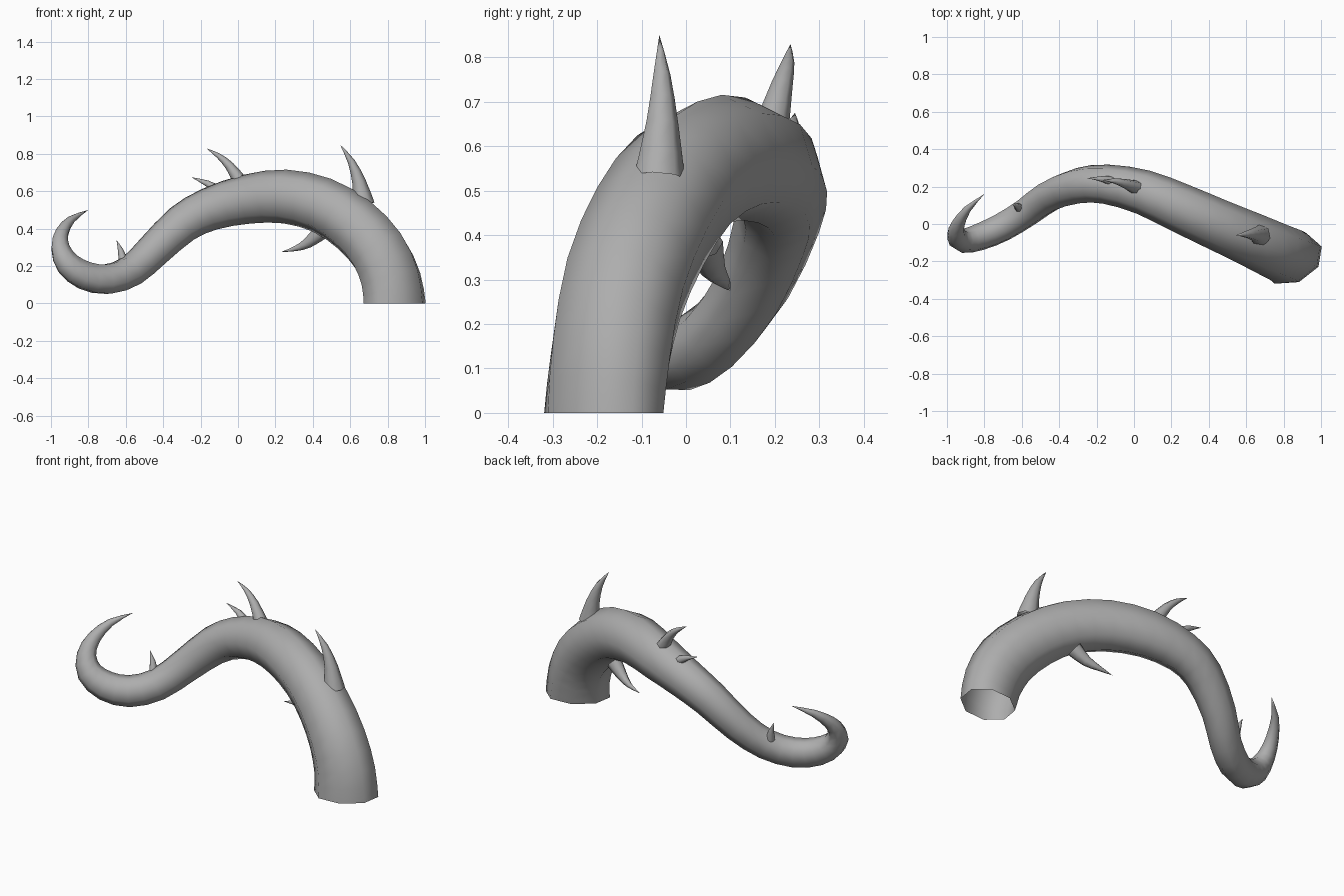
import bpy, bmesh, math
from mathutils import Vector

if "Cube" in bpy.data.objects:
    bpy.data.objects.remove(bpy.data.objects["Cube"])

grey = bpy.data.materials.new("dark_grey")
grey.diffuse_color = (0.42, 0.42, 0.42, 1)
grey.use_nodes = True
grey.node_tree.nodes["Principled BSDF"].inputs["Base Color"].default_value = grey.diffuse_color


def refine(path):
    """Insert a smooth midpoint between neighbouring path points."""
    p = [Vector(q) for q in path]
    out = []
    for i in range(len(p) - 1):
        a, d = p[max(i - 1, 0)], p[min(i + 2, len(p) - 1)]
        out += [p[i], (p[i] + p[i + 1]) * 0.5625 - (a + d) * 0.0625]
    return out + [p[-1]]


def tapered_tube(name, path, sides, lateral, flat=1.0, base_skew=0.0):
    """Sweep a polygon along (x, y, z, radius) points, closing to a tip."""
    path = refine(path)
    pts = [Vector(p[:3]) for p in path]
    bm = bmesh.new()
    rings = []
    side = Vector(lateral)
    wide, thin = Vector((0.85, 0.53, 0)), Vector((0.53, -0.85, 0))
    for i in range(len(pts) - 1):
        t = (pts[i + 1] - pts[max(i - 1, 0)]).normalized()
        if i == 0 and base_skew:
            t = Vector((0, 0, 1))
        side = (side - t * side.dot(t)).normalized()
        up = t.cross(side)
        r = path[i][3]
        w = base_skew * max(0, 1 - i / 7)    # oval foot fades up the stem
        ring = []
        for k in range(sides):
            ang = 2 * math.pi * k / sides
            v = side * (r * flat * math.cos(ang)) + up * (r * math.sin(ang))
            v += w * (wide * v.dot(wide) * 0.8 - thin * v.dot(thin))
            ring.append(bm.verts.new(pts[i] + v))
        rings.append(ring)
    for lo, hi in zip(rings, rings[1:]):
        for k in range(sides):
            n = (k + 1) % sides
            bm.faces.new((lo[k], lo[n], hi[n], hi[k]))
    tip = bm.verts.new(pts[-1])
    for k in range(sides):
        bm.faces.new((rings[-1][k], rings[-1][(k + 1) % sides], tip))
    mesh = bpy.data.meshes.new(name)
    bm.to_mesh(mesh)
    bm.free()
    for f in mesh.polygons:
        f.use_smooth = True
    mesh.materials.append(grey)
    obj = bpy.data.objects.new(name, mesh)
    bpy.context.collection.objects.link(obj)
    return obj


# Main curling stem, open at the ground
stem = [
    (0.838, -0.185, 0.00, 0.166), (0.818, -0.17, 0.13, 0.165),
    (0.75, -0.14, 0.28, 0.163), (0.62, -0.08, 0.42, 0.158),
    (0.45, -0.005, 0.525, 0.151), (0.25, 0.085, 0.572, 0.144),
    (0.05, 0.17, 0.558, 0.132), (-0.15, 0.213, 0.505, 0.116),
    (-0.30, 0.205, 0.425, 0.106), (-0.45, 0.15, 0.285, 0.094),
    (-0.57, 0.065, 0.175, 0.087), (-0.70, -0.015, 0.13, 0.086),
    (-0.82, -0.067, 0.150, 0.081), (-0.91, -0.088, 0.213, 0.070),
    (-0.95, -0.06, 0.30, 0.052), (-0.94, 0.0, 0.38, 0.037),
    (-0.89, 0.08, 0.45, 0.021), (-0.80, 0.16, 0.50, 0),
]
tapered_tube("stem", stem, 8, (0.42, 0.9, 0), 0.91, 0.17)

# Curved thorns, rooted inside the stem
thorns = {
    "large_thorn": [(0.672, -0.062, 0.53, 0.060), (0.647, -0.055, 0.65, 0.038),
                    (0.605, -0.055, 0.76, 0.020), (0.545, -0.06, 0.85, 0)],
    "upper_thorn": [(0.01, 0.195, 0.655, 0.038), (-0.045, 0.215, 0.735, 0.025),
                    (-0.105, 0.23, 0.79, 0.014), (-0.17, 0.235, 0.83, 0)],
    "small_upper_thorn": [(-0.11, 0.225, 0.605, 0.028), (-0.165, 0.24, 0.642, 0.017),
                          (-0.25, 0.245, 0.675, 0)],
    "under_thorn": [(0.44, 0.04, 0.38, 0.044), (0.375, 0.06, 0.325, 0.029),
                    (0.31, 0.085, 0.295, 0.015), (0.23, 0.10, 0.275, 0)],
    "small_end_thorn": [(-0.613, 0.085, 0.225, 0.026), (-0.628, 0.097, 0.285, 0.015),
                        (-0.65, 0.105, 0.34, 0)],
}
for name, path in thorns.items():
    tapered_tube(name, path, 7, (0, 1, 0))
